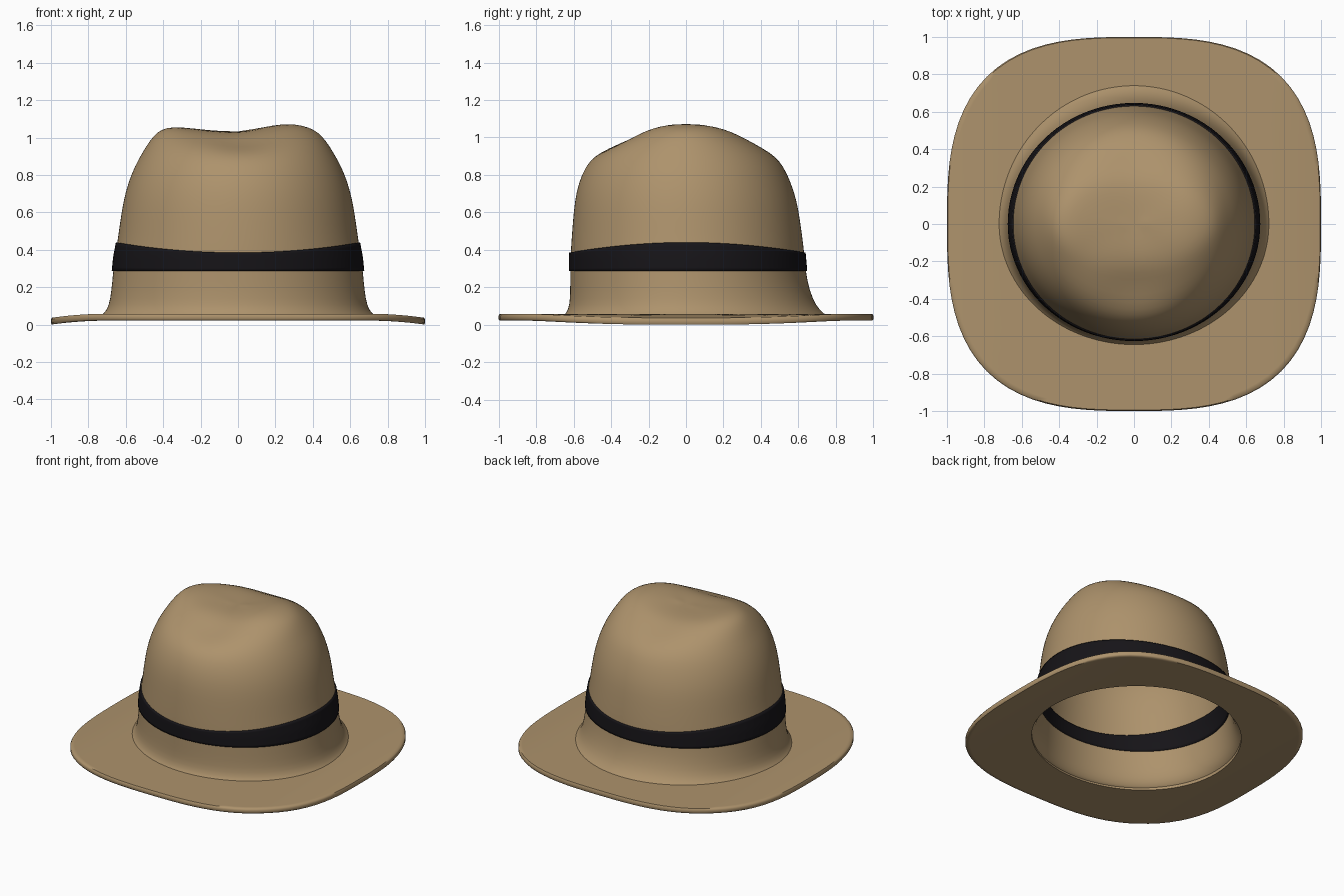
import bpy
from math import sin, cos, pi, exp

if "Cube" in bpy.data.objects:
    bpy.data.objects.remove(bpy.data.objects["Cube"])

SEG = 96

# Crown profile: height, half width in x, reach to the front (-y), reach to the back (+y)
CROWN = [
    (0.045, .74, .66, .76), (0.06, .715, .64, .735), (0.10, .69, .622, .695),
    (0.18, .677, .618, .66), (0.28, .668, .618, .64), (0.36, .66, .617, .633),
    (0.44, .645, .612, .625), (0.55, .63, .604, .61), (0.66, .613, .594, .592),
    (0.76, .587, .573, .56), (0.85, .55, .535, .52), (0.91, .515, .49, .475),
    (0.96, .483, .425, .415), (1.00, .448, .33, .34), (1.025, .41, .26, .275),
    (1.037, .35, .20, .22), (1.042, .25, .14, .15), (1.043, .12, .07, .07),
]


def material(name, color):
    m = bpy.data.materials.new(name)
    m.diffuse_color = (*color, 1)
    m.use_nodes = True
    m.node_tree.nodes["Principled BSDF"].inputs["Base Color"].default_value = m.diffuse_color
    return m


felt = material("tan_felt", (.42, .29, .15))
ribbon = material("black_ribbon", (.008, .007, .009))


def loft(name, rings, mat, cap=None, closed=False):
    """Skin a list of equal point rings, optionally capped by one point or joined end to start."""
    n, k = len(rings[0]), len(rings)
    verts = [p for r in rings for p in r]
    faces = []
    for i in range(k if closed else k - 1):
        a, b = i * n, ((i + 1) % k) * n
        faces += [(a + j, a + (j + 1) % n, b + (j + 1) % n, b + j) for j in range(n)]
    if cap:
        verts.append(cap)
        t = (k - 1) * n
        faces += [(t + j, t + (j + 1) % n, k * n) for j in range(n)]
    me = bpy.data.meshes.new(name)
    me.from_pydata(verts, [], faces)
    me.materials.append(mat)
    ob = bpy.data.objects.new(name, me)
    bpy.context.collection.objects.link(ob)
    bpy.context.view_layer.objects.active = ob
    ob.select_set(True)
    bpy.ops.object.shade_smooth_by_angle(angle=1.0)
    ob.select_set(False)
    return ob


def thicken(ob, t):
    m = ob.modifiers.new("thickness", 'SOLIDIFY')
    m.thickness, m.offset = t, -1


def crown_size(z):
    for a, b in zip(CROWN, CROWN[1:]):
        if a[0] <= z <= b[0]:
            f = (z - a[0]) / (b[0] - a[0])
            return [p + (q - p) * f for p, q in zip(a[1:], b[1:])]


def oval(t, hx, front, back, grow=0):
    y = sin(t)
    return (hx + grow) * cos(t), ((back if y > 0 else front) + grow) * y


def bump(x, y, cx, cy, sx, sy):
    return exp(-((x - cx) / sx) ** 2 - ((y - cy) / sy) ** 2)


def crease(x, y, z):
    """Two side ridges with a channel between them and a front pinch."""
    top = max(0, min(1, (z - .8) / .2))
    dz = (.037 * bump(x, y, .27, 0, .15, .22) + .022 * bump(x, y, -.36, 0, .12, .2)
          - .012 * bump(x, y, -.02, 0, .16, .5) - .03 * bump(x, y, .03, -.38, .2, .14)
          - .02 * bump(x, y, 0, .4, .2, .14))
    return x, y, z + top * dz


ANGLES = [2 * pi * j / SEG for j in range(SEG)]

# Crown: hollow shell
rings = [[crease(*oval(t, *r[1:]), r[0]) for t in ANGLES] for r in CROWN]
crown = loft("crown", rings, felt, cap=crease(0, 0, 1.043))
thicken(crown, .025)
sub = crown.modifiers.new("smooth", 'SUBSURF')
sub.levels = sub.render_levels = 1

# Band: ribbon showing on the outside and inside of the crown
rings = []
for i in range(9):
    ring = []
    for t in ANGLES:
        z = .288 + (.385 + .055 * cos(t) ** 2 - .288) * i / 8
        ring.append((*oval(t, *crown_size(z), grow=.008), z))
    rings.append(ring)
band = loft("band", rings, ribbon)
thicken(band, .042)


# Brim: rounded-square plate with an oval opening, drooping at both sides
def brim_ring(f, z):
    ring = []
    for t in ANGLES:
        c, s = cos(t), sin(t)
        r = (abs(c) ** 2.9 + abs(s) ** 2.9) ** (-1 / 2.9)
        ix, iy = oval(t, .70, .635, .715)
        x, y = ix + (r * c - ix) * f, iy + (r * s - iy) * f
        ring.append((x, y, z - .022 * max(0, (abs(x) - .7) / .3) ** 2))
    return ring


STEPS = [0, .2, .4, .6, .8, .93, .985]
rings = [brim_ring(f, .022) for f in STEPS]
rings += [brim_ring(1, .03), brim_ring(1, .048)]
rings += [brim_ring(f, .058) for f in reversed(STEPS)]
brim = loft("brim", rings, felt, closed=True)
